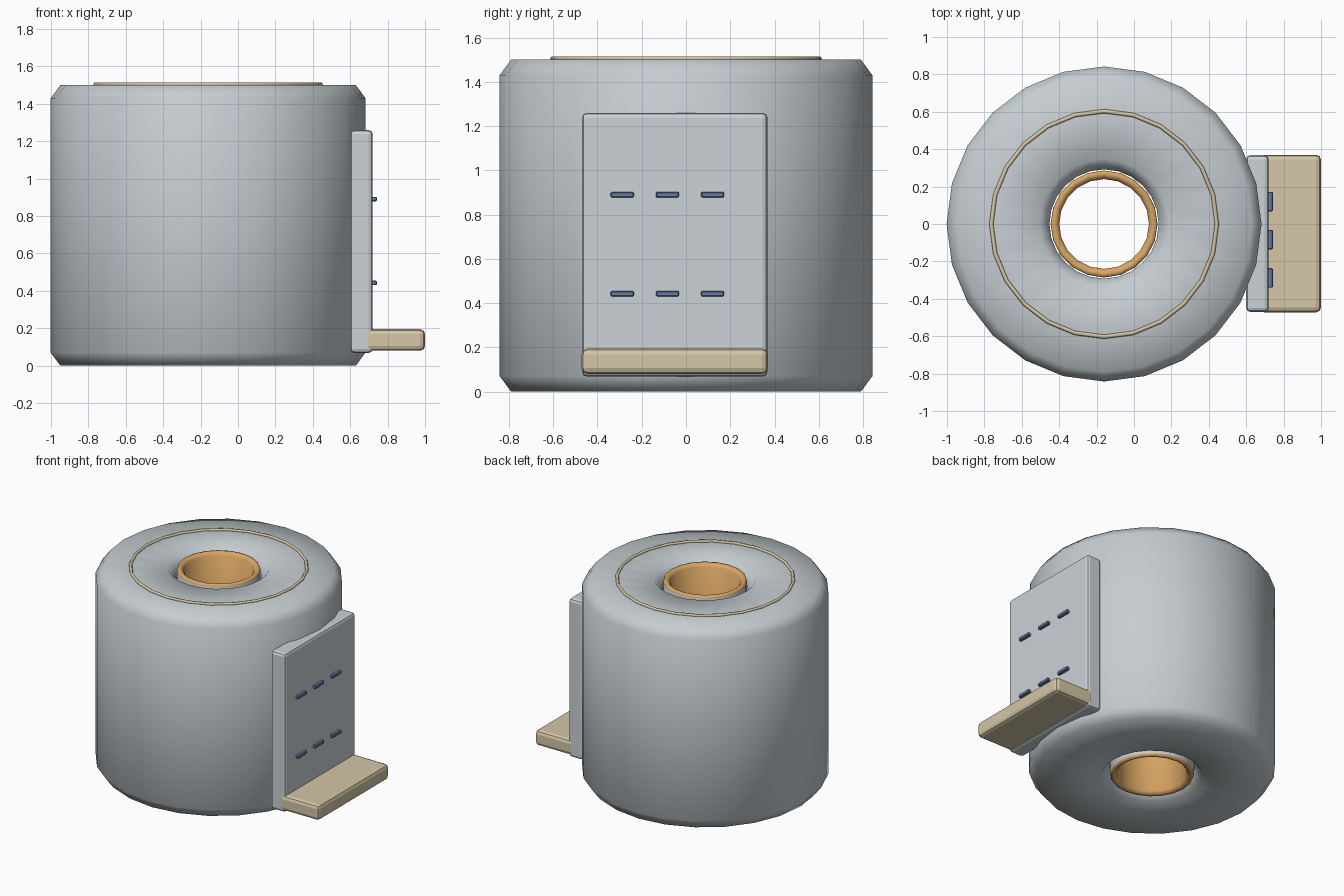
import bpy, bmesh, math

if "Cube" in bpy.data.objects:
    bpy.data.objects.remove(bpy.data.objects["Cube"])

def mat(name, c):
    m = bpy.data.materials.new(name)
    m.diffuse_color = (*c, 1)
    m.use_nodes = True
    m.node_tree.nodes["Principled BSDF"].inputs["Base Color"].default_value = m.diffuse_color
    return m

GREY = mat("roll_grey", (0.56, 0.61, 0.64))
PLATE = mat("plate_grey", (0.60, 0.645, 0.68))
TAN = mat("tan", (0.66, 0.57, 0.38))
ORANGE = mat("cardboard_orange", (0.70, 0.38, 0.13))
BLUE = mat("slot_blue", (0.14, 0.20, 0.38))
CX = -0.16

def finish(name, bm, mats, smooth):
    bmesh.ops.recalc_face_normals(bm, faces=bm.faces)
    me = bpy.data.meshes.new(name)
    bm.to_mesh(me)
    bm.free()
    for m in mats:
        me.materials.append(m)
    for p in me.polygons:
        p.use_smooth = smooth
    ob = bpy.data.objects.new(name, me)
    bpy.context.collection.objects.link(ob)
    return ob

def lathe(name, profile, n, mats, rule=None):
    """Revolve a closed (r, z) profile about the roll axis."""
    bm = bmesh.new()
    rings = []
    for i in range(n):
        a = 2 * math.pi * i / n
        rings.append([bm.verts.new((CX + r * math.cos(a), r * math.sin(a), z)) for r, z in profile])
    k = len(profile)
    for i in range(n):
        a, b = rings[i], rings[(i + 1) % n]
        for j in range(k):
            f = bm.faces.new((a[j], b[j], b[(j + 1) % k], a[(j + 1) % k]))
            f.material_index = rule(j) if rule else 0
    return finish(name, bm, mats, True)

def box(name, lo, hi, m, bevel, segs=1):
    bm = bmesh.new()
    bmesh.ops.create_cube(bm, size=1)
    for v in bm.verts:
        v.co = [(l + h) / 2 + c * (h - l) for l, h, c in zip(lo, hi, v.co)]
    bmesh.ops.bevel(bm, geom=bm.edges[:], offset=bevel, segments=segs, profile=0.5, affect='EDGES')
    return finish(name, bm, [m], False)

# Wound roll with chamfered rims and a through hole
lathe("paper_roll", [(0.292, 0.07), (0.345, 0), (0.79, 0), (0.842, 0.07),
                     (0.842, 1.43), (0.79, 1.5), (0.345, 1.5), (0.292, 1.43)], 24, [GREY])

# Core tube, loose inside the hole; its outer wall is grey
lathe("core_tube", [(0.24, 0.02), (0.26, 0), (0.28, 0), (0.286, 0.015),
                    (0.286, 1.485), (0.28, 1.5), (0.26, 1.5), (0.24, 1.48)],
      20, [ORANGE, GREY], lambda j: 1 if j == 3 else 0)

# Thin seam ring on the top face
lathe("seam_ring", [(0.603 + 0.011 * math.cos(math.pi * t / 3),
                     1.504 + 0.011 * math.sin(math.pi * t / 3)) for t in range(6)], 24, [TAN])

# Side plate and its shelf
box("side_plate", (0.60, -0.47, 0.068), (0.72, 0.368, 1.26), PLATE, 0.022, 2)
box("shelf", (0.67, -0.472, 0.08), (1.0, 0.37, 0.195), TAN, 0.026, 2)

# Two rows of slots on the plate
for r, z in enumerate((0.443, 0.89)):
    for c, y in enumerate((-0.288, -0.084, 0.12)):
        box(f"slot_{r}_{c}", (0.70, y - 0.052, z - 0.012), (0.742, y + 0.052, z + 0.012), BLUE, 0.004)
